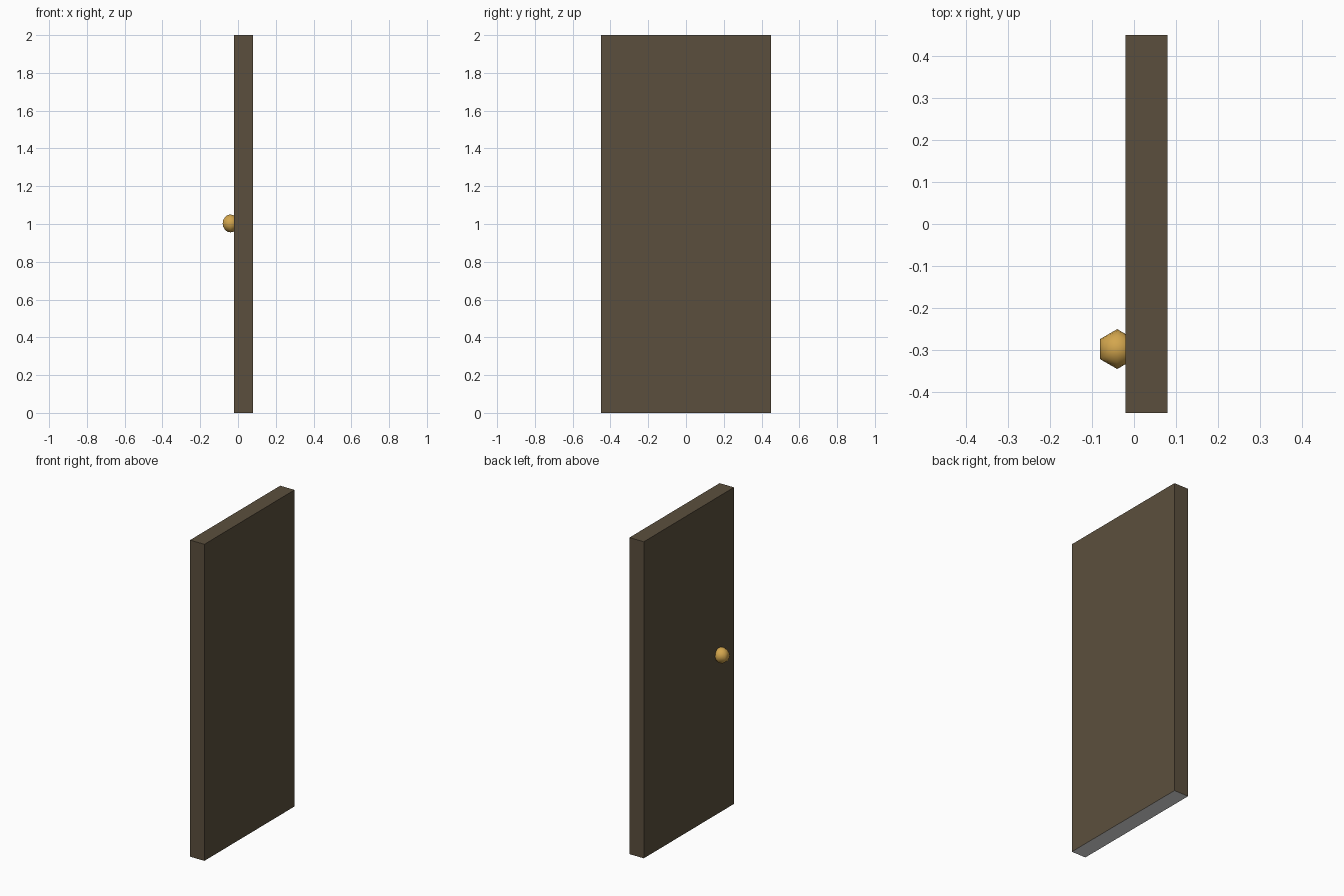
import bpy
import bmesh
from math import radians
from mathutils import Matrix, Vector

cube = bpy.data.objects.get("Cube")
if cube:
    bpy.data.objects.remove(cube, do_unlink=True)


def material(name, color, roughness=0.6):
    mat = bpy.data.materials.new(name)
    mat.use_nodes = True
    mat.diffuse_color = (*color, 1)
    bsdf = mat.node_tree.nodes["Principled BSDF"]
    bsdf.inputs["Base Color"].default_value = (*color, 1)
    bsdf.inputs["Roughness"].default_value = roughness
    return mat


def add_object(name, bm, materials):
    mesh = bpy.data.meshes.new(name)
    bm.to_mesh(mesh)
    bm.free()
    for mat in materials:
        mesh.materials.append(mat)
    obj = bpy.data.objects.new(name, mesh)
    bpy.context.collection.objects.link(obj)
    return obj


wood = material("dark brown wood", (0.105, 0.078, 0.047))
core = material("light grey core", (0.8, 0.8, 0.8))
brass = material("brass yellow", (0.65, 0.38, 0.075), 0.4)

# Door slab, with the bare core showing on its underside
bm = bmesh.new()
size = Vector((0.1, 0.9, 2))
centre = Matrix.Translation((0.03, 0, 1))
bmesh.ops.create_cube(bm, size=1, matrix=centre @ Matrix.Diagonal(size.to_4d()))
bm.normal_update()
for face in bm.faces:
    face.material_index = 1 if face.normal.z < -0.5 else 0
add_object("door_panel", bm, [wood, core])

# Six-sided round knob on the right face, corners pointing along y
bm = bmesh.new()
bmesh.ops.create_uvsphere(bm, u_segments=6, v_segments=8, radius=0.0475)
widest = max(bm.verts, key=lambda v: abs(v.co.x))
if abs(widest.co.x) > 0.045:
    bmesh.ops.rotate(bm, verts=bm.verts, matrix=Matrix.Rotation(radians(30), 3, "Z"))
bmesh.ops.translate(bm, verts=bm.verts, vec=(-0.04, -0.298, 1.003))
for face in bm.faces:
    face.smooth = True
add_object("door_knob", bm, [brass])
